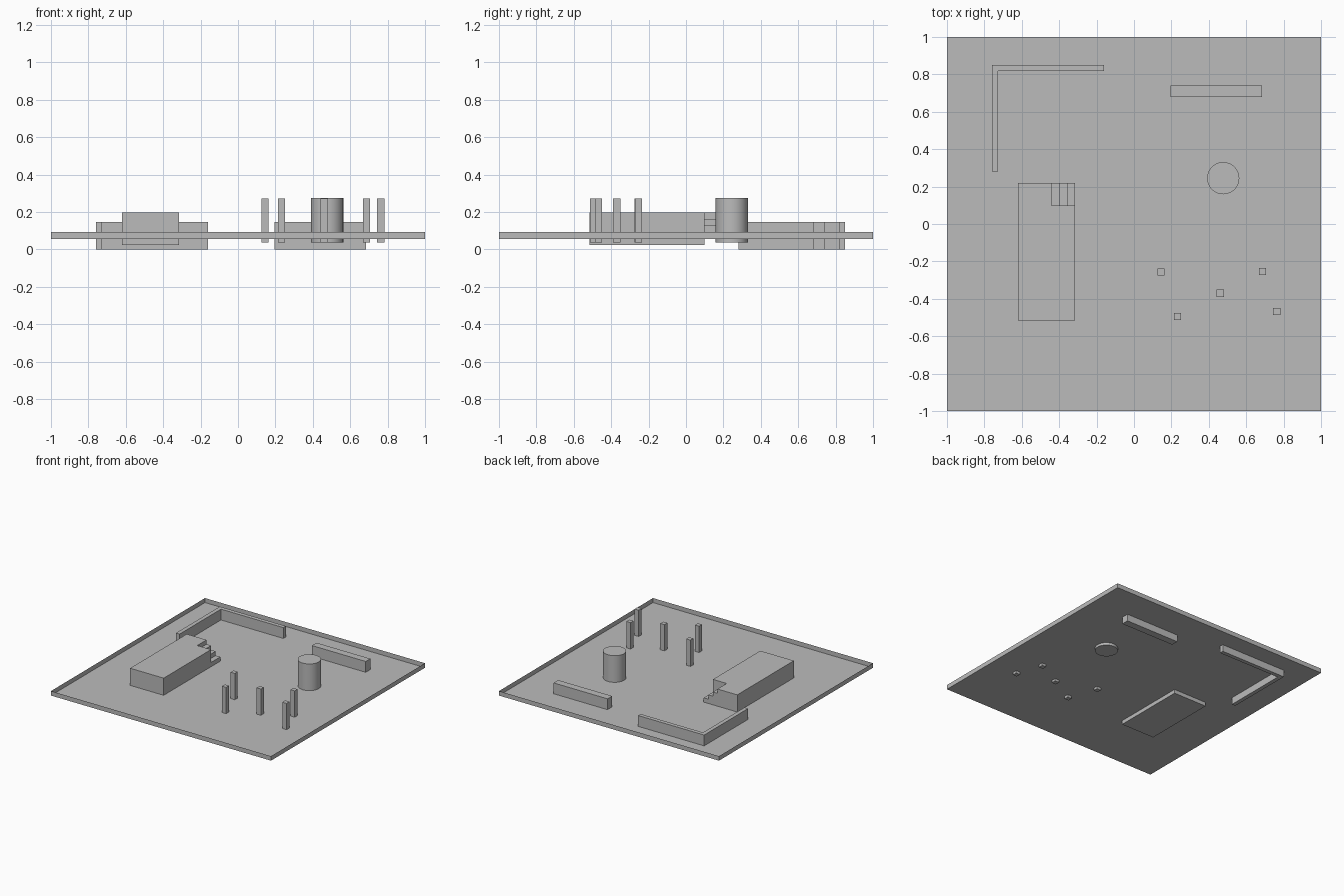
import bpy
import bmesh
from mathutils import Vector

default_cube = bpy.data.objects.get("Cube")
if default_cube:
    bpy.data.objects.remove(default_cube, do_unlink=True)

grey = bpy.data.materials.new("plain_grey")
grey.use_nodes = True
COLOUR = (0.5, 0.5, 0.5, 1)
grey.diffuse_color = COLOUR
grey.node_tree.nodes["Principled BSDF"].inputs["Base Color"].default_value = COLOUR

FLOOR = 0.057
RIM = 0.094
BLOCK_TOP = 0.198


def finish(name, bm):
    bmesh.ops.recalc_face_normals(bm, faces=bm.faces)
    mesh = bpy.data.meshes.new(name)
    bm.to_mesh(mesh)
    bm.free()
    mesh.materials.append(grey)
    obj = bpy.data.objects.new(name, mesh)
    bpy.context.collection.objects.link(obj)
    return obj


def prism(name, outline, depth):
    """Extrude a closed outline of 3D points along the depth vector."""
    bm = bmesh.new()
    face = bm.faces.new([bm.verts.new(p) for p in outline])
    extruded = bmesh.ops.extrude_face_region(bm, geom=[face], use_keep_orig=True)
    top = [g for g in extruded["geom"] if isinstance(g, bmesh.types.BMVert)]
    bmesh.ops.translate(bm, verts=top, vec=Vector(depth))
    return finish(name, bm)


def upright(name, corners, z0, z1):
    return prism(name, [(x, y, z0) for x, y in corners], (0, 0, z1 - z0))


def box(name, x0, x1, y0, y1, z0, z1):
    return upright(name, [(x0, y0), (x1, y0), (x1, y1), (x0, y1)], z0, z1)


# Ground tray: thin sheet floor with a low sheet rim, open at the top
bm = bmesh.new()
bmesh.ops.create_cube(bm, size=1)
bmesh.ops.scale(bm, vec=(2, 2, RIM - FLOOR), verts=bm.verts)
bmesh.ops.translate(bm, vec=(0, 0, (RIM + FLOOR) / 2), verts=bm.verts)
lid = [f for f in bm.faces if f.calc_center_median().z > RIM - 0.001]
bmesh.ops.delete(bm, geom=lid, context='FACES_ONLY')
finish("ground_tray", bm)

# Building block and the rear landing beside the steps
box("main_block", -0.62, -0.315, -0.515, 0.1, 0.025, BLOCK_TOP)
box("rear_landing", -0.62, -0.44, 0.1, 0.22, FLOOR, BLOCK_TOP)

# Steps descending towards +x, as one stepped side profile
treads = 3
run = 0.125 / treads
rise = (BLOCK_TOP - FLOOR) / (treads + 1)
profile = [(-0.44, 0.1, FLOOR)]
for i in range(treads):
    z = BLOCK_TOP - rise * (i + 1)
    profile += [(-0.44 + run * (i + s), 0.1, z) for s in (0, 1)]
profile.append((-0.315, 0.1, FLOOR))
prism("steps", profile, (0, 0.12, 0))

# Corner wall and straight wall
upright("corner_wall", [(-0.76, 0.28), (-0.727, 0.28), (-0.727, 0.817),
                        (-0.16, 0.817), (-0.16, 0.85), (-0.76, 0.85)], 0, 0.146)
box("straight_wall", 0.195, 0.685, 0.68, 0.74, 0, 0.146)

# Round tower
bpy.ops.mesh.primitive_cylinder_add(vertices=48, radius=0.086, depth=0.24,
                                    location=(0.477, 0.245, 0.156))
tower = bpy.context.object
tower.name = "round_tower"
tower.data.materials.append(grey)
bpy.ops.object.shade_smooth_by_angle()

# Square posts
posts = [(0.145, -0.257), (0.233, -0.495), (0.461, -0.37), (0.687, -0.253), (0.763, -0.468)]
half = 0.019
for i, (x, y) in enumerate(posts):
    box(f"post_{i + 1}", x - half, x + half, y - half, y + half, 0.036, 0.273)
